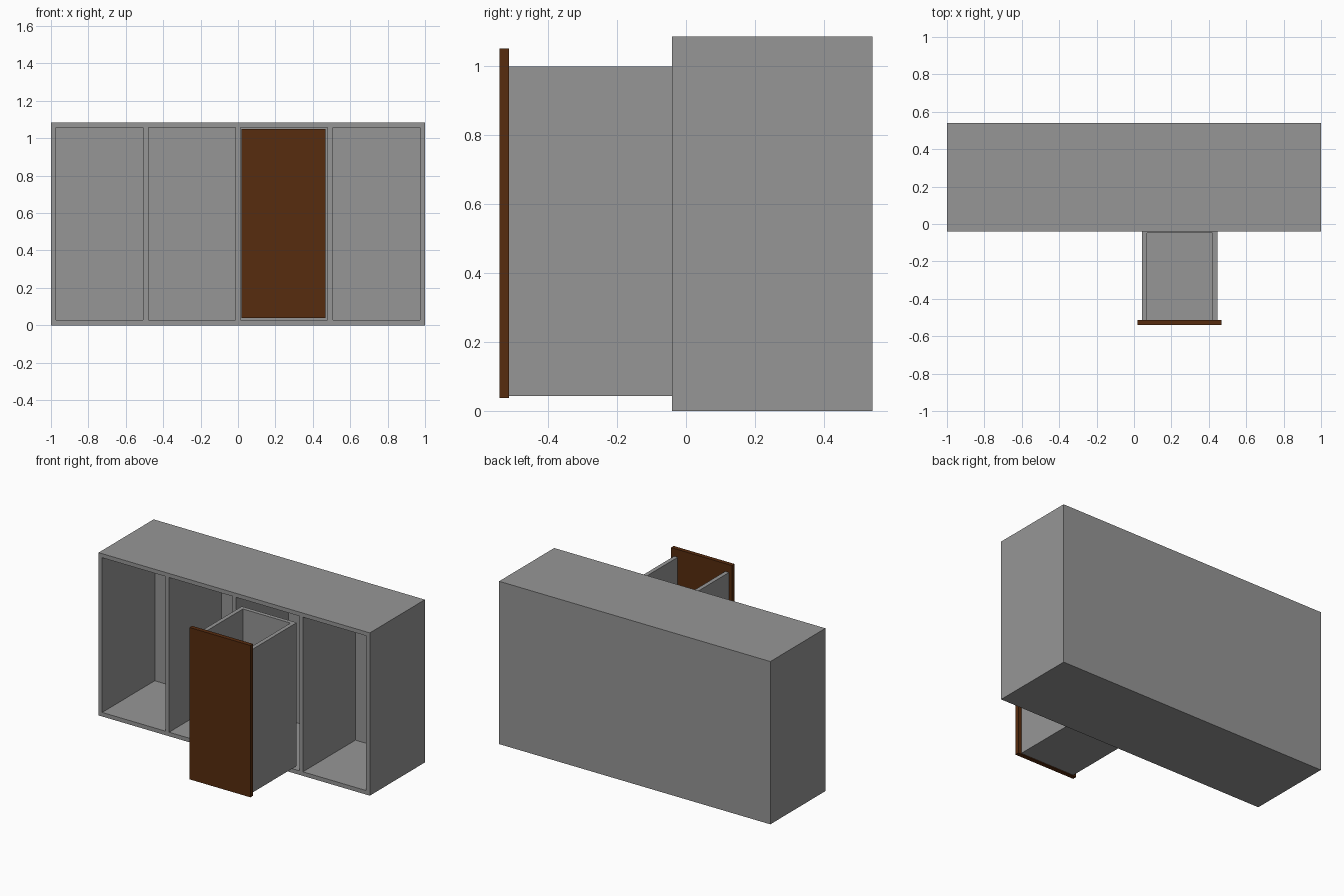
import bpy

if "Cube" in bpy.data.objects:
    bpy.data.objects.remove(bpy.data.objects["Cube"])

T = 0.027                      # board thickness
W, Y0, Y1, H = 2.0, -0.04, 0.54, 1.085


def material(name, rgb):
    m = bpy.data.materials.new(name)
    m.diffuse_color = (*rgb, 1.0)
    m.use_nodes = True
    m.node_tree.nodes["Principled BSDF"].inputs["Base Color"].default_value = m.diffuse_color
    return m


grey = material("grey", (0.305, 0.305, 0.305))
brown = material("dark brown wood", (0.095, 0.025, 0.0045))


def board(name, x, y, z, mat):
    """Box spanning the (min, max) ranges in x, y and z."""
    bpy.ops.mesh.primitive_cube_add(
        size=1, location=[(a + b) / 2 for a, b in (x, y, z)])
    ob = bpy.context.object
    ob.name = name
    ob.scale = [b - a for a, b in (x, y, z)]
    bpy.ops.object.transform_apply(location=False, rotation=False, scale=True)
    ob.data.materials.append(mat)
    return ob


# Cabinet shell
board("cabinet_bottom", (-1, 1), (Y0, Y1), (0, T), grey)
board("cabinet_top", (-1, 1), (Y0, Y1), (H - T, H), grey)
board("cabinet_back", (-1 + T, 1 - T), (Y1 - T, Y1), (T, H - T), grey)

# Two sides and three dividers, evenly spaced
step = (W - T) / 4
for i in range(5):
    x = -1 + i * step
    name = "cabinet_side" if i in (0, 4) else "divider"
    back = Y1 if i in (0, 4) else Y1 - T
    board(name, (x, x + T), (Y0, back), (T, H - T), grey)

# Pulled-out drawer, open at the top
DX0, DX1, DY0, DY1, DZ0, DZ1 = 0.042, 0.447, -0.512, -0.02, 0.043, 0.998
board("drawer_bottom", (DX0, DX1), (DY0, DY1), (DZ0, DZ0 + T), grey)
board("drawer_back", (DX0 + T, DX1 - T), (DY1 - T, DY1), (DZ0 + T, DZ1), grey)
for x in (DX0, DX1 - T):
    board("drawer_side", (x, x + T), (DY0, DY1), (DZ0 + T, DZ1), grey)
board("drawer_front", (0.02, 0.469), (-0.54, DY0), (0.038, 1.05), brown)
